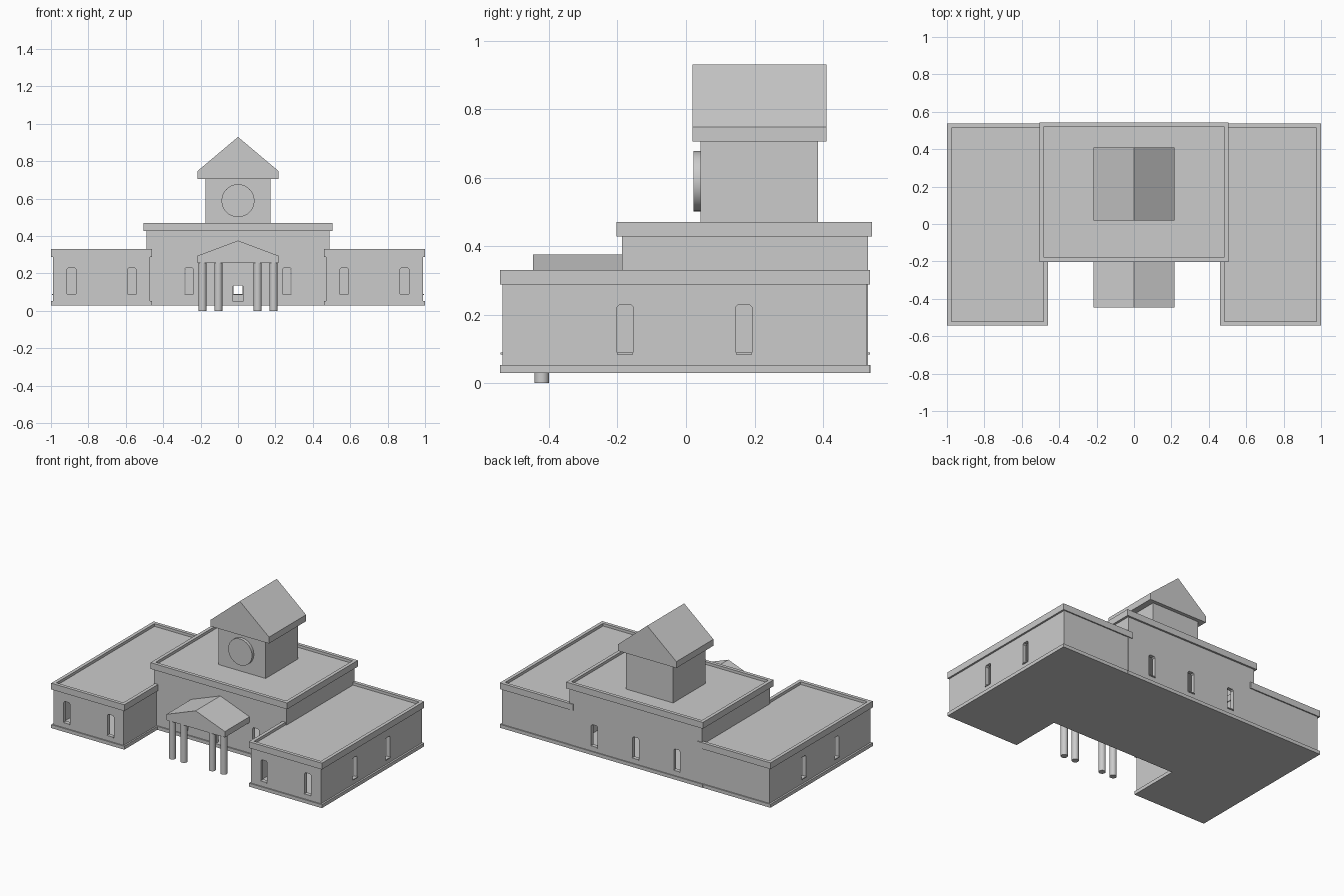
import bpy, bmesh, math
from mathutils import Matrix

if "Cube" in bpy.data.objects:
    bpy.data.objects.remove(bpy.data.objects["Cube"])


def make(name, bm):
    bmesh.ops.recalc_face_normals(bm, faces=bm.faces)
    me = bpy.data.meshes.new(name)
    bm.to_mesh(me)
    bm.free()
    ob = bpy.data.objects.new(name, me)
    bpy.context.collection.objects.link(ob)
    return ob


def add_prism(bm, pts, depth):
    """Extrude a closed loop of 3D points along the vector depth."""
    a = [bm.verts.new(p) for p in pts]
    b = [bm.verts.new([p[i] + depth[i] for i in range(3)]) for p in pts]
    n = len(pts)
    bm.faces.new(a)
    bm.faces.new(b[::-1])
    for i in range(n):
        bm.faces.new((a[i], a[(i + 1) % n], b[(i + 1) % n], b[i]))


def add_box(bm, x0, x1, y0, y1, z0, z1):
    add_prism(bm, [(x0, y0, z0), (x1, y0, z0), (x1, y1, z0), (x0, y1, z0)], (0, 0, z1 - z0))


def box(name, *b):
    bm = bmesh.new()
    add_box(bm, *b)
    return make(name, bm)


def ring(name, x0, x1, y0, y1, z0, z1, t):
    """Four-sided hollow wall of thickness t."""
    bm = bmesh.new()
    loops = []
    for d, z in ((0, z0), (0, z1), (t, z1), (t, z0)):
        loops.append([bm.verts.new(p) for p in (
            (x0 + d, y0 + d, z), (x1 - d, y0 + d, z), (x1 - d, y1 - d, z), (x0 + d, y1 - d, z))])
    for k in range(4):
        for i in range(4):
            j = (i + 1) % 4
            bm.faces.new((loops[k][i], loops[k][j], loops[(k + 1) % 4][j], loops[(k + 1) % 4][i]))
    return make(name, bm)


def cylinder(name, r, h, sides, matrix):
    bm = bmesh.new()
    bmesh.ops.create_cone(bm, cap_ends=True, segments=sides, radius1=r, radius2=r,
                          depth=h, matrix=matrix)
    ob = make(name, bm)
    bpy.context.view_layer.objects.active = ob
    ob.select_set(True)
    bpy.ops.object.shade_smooth_by_angle(angle=math.radians(35))
    ob.select_set(False)
    return ob


def gable(name, hw, y0, y1, z0, z1, z2):
    bm = bmesh.new()
    add_prism(bm, [(-hw, y0, z0), (hw, y0, z0), (hw, y0, z1), (0, y0, z2), (-hw, y0, z1)],
              (0, y1 - y0, 0))
    return make(name, bm)


def windows(wall, openings, sills=True):
    """Cut openings (axis, centre along wall, wall plane, half width, z0, z1) and add sills."""
    cut, sill = bmesh.new(), bmesh.new()
    for axis, c, p, w, z0, z1 in openings:
        k = 0.008
        prof = [(c - w, z0), (c + w, z0), (c + w, z1 - k), (c + w - k, z1),
                (c - w + k, z1), (c - w, z1 - k)]
        if axis == 'y':      # wall faces front or back
            add_prism(cut, [(u, p - 0.05, z) for u, z in prof], (0, 0.1, 0))
            if z0 > 0.07:
                add_box(sill, c - w, c + w, p - 0.006, p + 0.006, z0 - 0.004, z0 + 0.002)
        else:                # wall faces sideways
            add_prism(cut, [(p - 0.05, u, z) for u, z in prof], (0.1, 0, 0))
            add_box(sill, p - 0.006, p + 0.006, c - w, c + w, z0 - 0.004, z0 + 0.002)
    cutter = make(wall.name + "_cutter", cut)
    make(wall.name + "_sills", sill)
    m = wall.modifiers.new("openings", 'BOOLEAN')
    m.operation, m.solver, m.object = 'DIFFERENCE', 'EXACT', cutter
    bpy.context.view_layer.objects.active = wall
    bpy.ops.object.modifier_apply(modifier=m.name)
    bpy.data.objects.remove(cutter)


T, HW, ZA, ZB = 0.025, 0.0235, 0.088, 0.23

# side wings
for s, side in ((-1, "left"), (1, "right")):
    def span(a, b):
        return sorted((s * a, s * b))
    wx, tx = span(0.47, 0.988), span(0.46, 1.0)
    wall = ring(side + "_wing_walls", *wx, -0.535, 0.529, 0.05, 0.29, T)
    windows(wall, [('y', s * c, -0.535, HW, ZA, ZB) for c in (0.567, 0.89)] +
            [('x', c, s * 0.988, HW, ZA, ZB) for c in (-0.178, 0.169)])
    box(side + "_wing_base", *tx, -0.543, 0.537, 0.03, 0.053)
    ring(side + "_wing_cornice", *tx, -0.543, 0.537, 0.288, 0.33, 0.023)
    box(side + "_wing_roof", *span(0.475, 0.985), -0.53, 0.525, 0.29, 0.312)

# central hall with front door and back windows
hall = ring("hall_walls", -0.49, 0.49, -0.187, 0.531, 0.05, 0.43, T)
windows(hall, [('y', c, -0.187, HW, ZA, ZB) for c in (-0.262, 0.262)] +
        [('y', 0, -0.187, 0.029, 0.053, 0.137)] +
        [('y', c, 0.531, HW, ZA, ZB) for c in (-0.305, 0, 0.305)])
box("hall_base", -0.5, 0.5, -0.195, 0.538, 0.03, 0.053)
ring("hall_cornice", -0.505, 0.505, -0.203, 0.543, 0.428, 0.47, 0.023)
box("hall_roof", -0.488, 0.488, -0.185, 0.528, 0.43, 0.452)

# clock tower
box("tower_body", -0.175, 0.175, 0.042, 0.386, 0.45, 0.71)
gable("tower_roof", 0.216, 0.019, 0.41, 0.705, 0.748, 0.93)
cylinder("clock_face", 0.088, 0.024, 32,
         Matrix.Translation((0, 0.034, 0.589)) @ Matrix.Rotation(math.pi / 2, 4, 'X'))

# entrance portico
gable("portico_roof", 0.216, -0.447, -0.18, 0.256, 0.295, 0.376)
for i, x in enumerate((-0.19, -0.105, 0.105, 0.19)):
    cylinder("portico_column_%d" % (i + 1), 0.0215, 0.26, 24, Matrix.Translation((x, -0.421, 0.13)))
